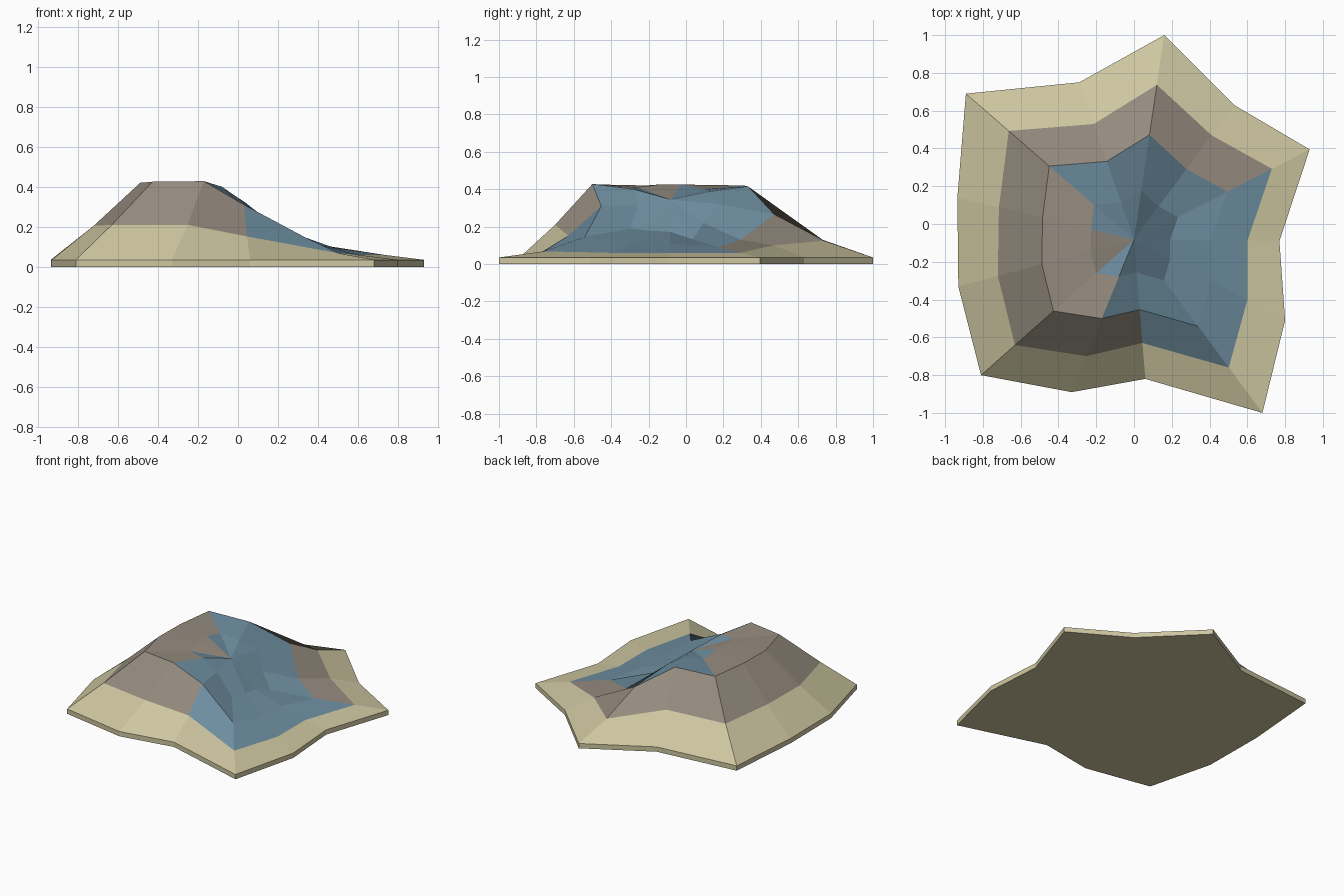
import bpy, bmesh

if "Cube" in bpy.data.objects:
    bpy.data.objects.remove(bpy.data.objects["Cube"])


def material(name, rgb):
    m = bpy.data.materials.new(name)
    m.diffuse_color = (*rgb, 1)
    m.use_nodes = True
    m.node_tree.nodes["Principled BSDF"].inputs["Base Color"].default_value = m.diffuse_color
    return m


SAND, ROCK, WATER = 0, 1, 2
mats = [material("sand", (0.61, 0.565, 0.352)),
        material("rock", (0.305, 0.262, 0.212)),
        material("water_blue", (0.156, 0.27, 0.352))]

CX, CY, CZ = 0.0, -0.083, 0.345   # point where all spokes meet
RIM = 0.035                       # thickness of the base slab

# One spoke per row: outer x, y, scale of the slope ring,
# then heights of the slope, crest and inner rings
spokes = [
    (0.77, -0.09, 0.78, 0.06, 0.11, 0.172),
    (0.93, 0.395, 0.785, 0.06, 0.09, 0.133),
    (0.53, 0.63, 0.775, 0.10, 0.13, 0.22),
    (0.16, 1.00, 0.757, 0.125, 0.265, 0.32),
    (-0.29, 0.75, 0.735, 0.20, 0.415, 0.385),
    (-0.89, 0.69, 0.745, 0.205, 0.42, 0.40),
    (-0.935, 0.14, 0.765, 0.205, 0.42, 0.425),
    (-0.93, -0.33, 0.775, 0.205, 0.42, 0.425),
    (-0.81, -0.80, 0.778, 0.21, 0.425, 0.41),
    (-0.33, -0.89, 0.764, 0.21, 0.428, 0.40),
    (0.06, -0.82, 0.742, 0.152, 0.31, 0.315),
    (0.68, -1.00, 0.738, 0.068, 0.145, 0.19),
    (0.80, -0.51, 0.75, 0.06, 0.11, 0.178),
]
N = len(spokes)

bm = bmesh.new()


def ring(scale, height):
    """One closed loop of points, scaled towards the middle."""
    return [bm.verts.new((CX + (s[0] - CX) * scale(s),
                          CY + (s[1] - CY) * scale(s), height(s))) for s in spokes]


rings = [
    ring(lambda s: 1, lambda s: 0),
    ring(lambda s: 1, lambda s: RIM),
    ring(lambda s: s[2], lambda s: s[3]),
    ring(lambda s: s[2] * 0.677, lambda s: s[4]),
    ring(lambda s: s[2] * 0.318, lambda s: s[5]),
]
centre = bm.verts.new((CX, CY, CZ))

# Sectors covered by rock in each band; the rest is water
rock_sectors = {2: range(1, 10), 3: range(5, 9), 4: range(6, 8)}


def colour(band, sector):
    if band < 2:
        return SAND
    return ROCK if sector in rock_sectors[band] else WATER


# Underside, side wall, slopes and the central fan
bm.faces.new(rings[0][::-1]).material_index = SAND
for band in range(5):
    for i in range(N):
        j = (i + 1) % N
        a = rings[band]
        if band < 4:
            b = rings[band + 1]
            f = bm.faces.new((a[i], a[j], b[j], b[i]))
        else:
            f = bm.faces.new((a[i], a[j], centre))
        f.material_index = colour(band, i)

mesh = bpy.data.meshes.new("hillside")
bm.to_mesh(mesh)
bm.free()
for m in mats:
    mesh.materials.append(m)
bpy.context.collection.objects.link(bpy.data.objects.new("hillside", mesh))
